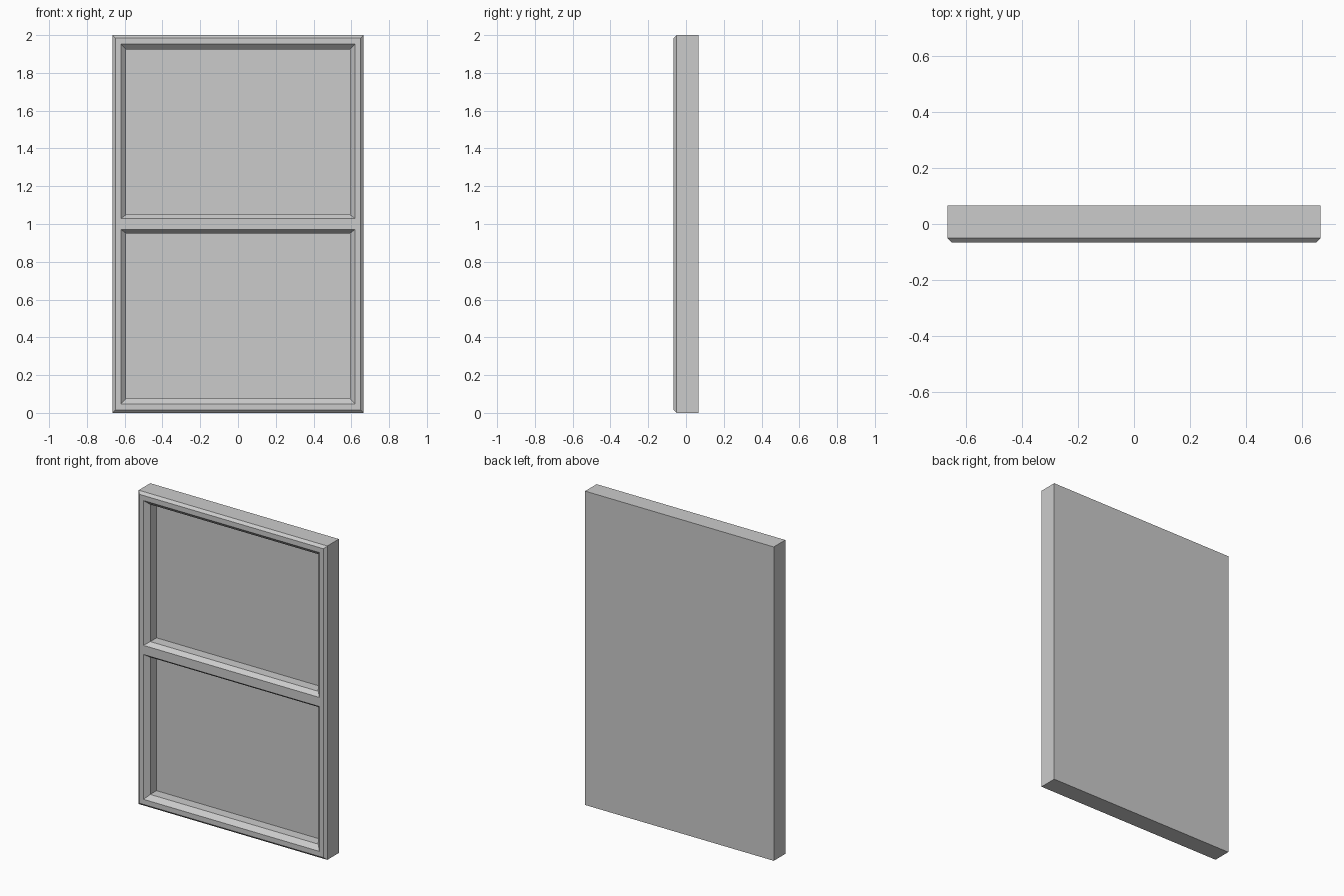
import bpy, bmesh

cube = bpy.data.objects.get("Cube")
if cube:
    bpy.data.objects.remove(cube, do_unlink=True)

W, D, H = 0.665, 0.066, 2.0      # half width, half depth, height
EDGE = 0.016                     # outer front chamfer
SIDE, BAR = 0.028, 0.021         # inner chamfer at the frame and at the crossbar
SHOULDER, PANEL = -0.038, 0.025  # depth where the inner chamfer ends, recessed panel

grey = bpy.data.materials.new("plain grey")
grey.use_nodes = True
color = (0.6, 0.6, 0.6, 1.0)
grey.diffuse_color = color
grey.node_tree.nodes["Principled BSDF"].inputs["Base Color"].default_value = color

bm = bmesh.new()

# Front face as a grid, with one cell per opening
xs = [-W + EDGE, -0.62, 0.62, W - EDGE]
zs = [EDGE, 0.048, 0.971, 1.029, 1.952, H - EDGE]
grid = [[bm.verts.new((x, -D, z)) for x in xs] for z in zs]
openings = []
for r in range(len(zs) - 1):
    for c in range(len(xs) - 1):
        face = bm.faces.new((grid[r][c], grid[r][c + 1],
                             grid[r + 1][c + 1], grid[r + 1][c]))
        if c == 1 and r in (1, 3):
            openings.append(face)
rim = [e for e in bm.edges if e.is_boundary]


def extrude_rim(edges, place):
    """Extrude the open rim and move its new vertices."""
    geom = bmesh.ops.extrude_edge_only(bm, edges=edges)["geom"]
    for v in geom:
        if isinstance(v, bmesh.types.BMVert):
            place(v)
    return [e for e in geom if isinstance(e, bmesh.types.BMEdge) and e.is_boundary]


def chamfer(v):
    v.co.y += EDGE
    if abs(v.co.x) > W - EDGE - 1e-4:
        v.co.x = W if v.co.x > 0 else -W
    if v.co.z < EDGE + 1e-4:
        v.co.z = 0
    elif v.co.z > H - EDGE - 1e-4:
        v.co.z = H


def to_back(v):
    v.co.y = D


# Outer chamfer, sides and flat back
rim = extrude_rim(rim, chamfer)
rim = extrude_rim(rim, to_back)
bmesh.ops.contextual_create(bm, geom=rim)

# Recessed panels with a sloped lip and straight inner walls
for face in openings:
    mid = face.calc_center_median()
    face = bmesh.ops.extrude_discrete_faces(bm, faces=[face])["faces"][0]
    for v in face.verts:
        v.co.y = SHOULDER
        v.co.x += SIDE if v.co.x < 0 else -SIDE
        inset = BAR if abs(v.co.z - H / 2) < 0.1 else SIDE
        v.co.z += inset if v.co.z < mid.z else -inset
    face = bmesh.ops.extrude_discrete_faces(bm, faces=[face])["faces"][0]
    for v in face.verts:
        v.co.y = PANEL

bmesh.ops.recalc_face_normals(bm, faces=bm.faces)
mesh = bpy.data.meshes.new("window_frame")
bm.to_mesh(mesh)
bm.free()
mesh.materials.append(grey)
bpy.context.collection.objects.link(bpy.data.objects.new("window_frame", mesh))
